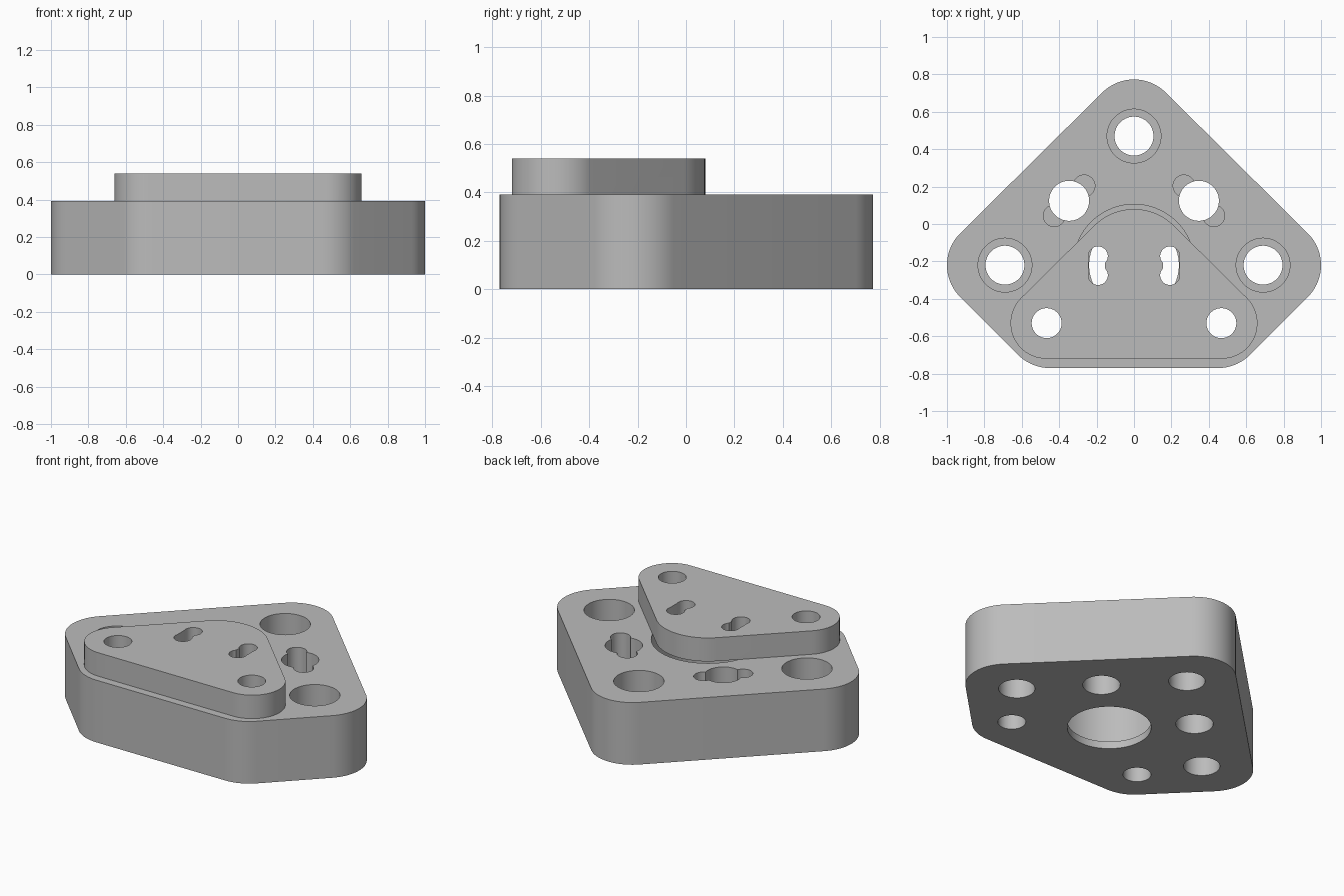
import bpy, bmesh
from math import sin, cos, radians

cube = bpy.data.objects.get("Cube")
if cube:
    bpy.data.objects.remove(cube, do_unlink=True)

grey = bpy.data.materials.new("matte grey")
grey.use_nodes = True
colour = (0.5, 0.5, 0.5, 1)
grey.diffuse_color = colour
grey.node_tree.nodes["Principled BSDF"].inputs["Base Color"].default_value = colour

BASE_TOP, BOSS_TOP = 0.392, 0.54
BELOW, ABOVE = -0.1, 0.7


def arc(x, y, r, start, end, step=5):
    n = max(1, round((end - start) / step))
    angles = [radians(start + (end - start) * i / n) for i in range(n + 1)]
    return [(x + r * cos(a), y + r * sin(a)) for a in angles]


def prism(name, outline, z0, z1):
    """Extrude a closed counter-clockwise outline from z0 to z1."""
    bm = bmesh.new()
    face = bm.faces.new([bm.verts.new((x, y, z0)) for x, y in outline])
    top = bmesh.ops.extrude_face_region(bm, geom=[face])["geom"]
    verts = [v for v in top if isinstance(v, bmesh.types.BMVert)]
    bmesh.ops.translate(bm, verts=verts, vec=(0, 0, z1 - z0))
    bmesh.ops.recalc_face_normals(bm, faces=bm.faces)
    mesh = bpy.data.meshes.new(name)
    bm.to_mesh(mesh)
    bm.free()
    mesh.materials.append(grey)
    obj = bpy.data.objects.new(name, mesh)
    bpy.context.scene.collection.objects.link(obj)
    return obj


def combine(target, tool, operation="DIFFERENCE"):
    """Apply a boolean and remove its tool."""
    bpy.context.view_layer.objects.active = target
    mod = target.modifiers.new("cut", "BOOLEAN")
    mod.operation, mod.solver, mod.object = operation, "EXACT", tool
    bpy.ops.object.modifier_apply(modifier=mod.name)
    bpy.data.objects.remove(tool, do_unlink=True)


def bore(target, x, y, r, z0=BELOW, z1=ABOVE):
    combine(target, prism("bore_cutter", arc(x, y, r, 0, 355), z0, z1))


# Base plate with rounded corners
R = 0.24
body = prism("mounting_block",
             arc(0.76, -0.22, R, -45, 45) + arc(0, 0.533, R, 45, 135)
             + arc(-0.76, -0.22, R, 135, 225) + arc(-0.45, -0.53, R, 225, 270)
             + arc(0.45, -0.53, R, 270, 315), 0, BASE_TOP)

# Central pocket above a narrower opening
bore(body, 0, -0.22, 0.325, 0.046)
bore(body, 0, -0.22, 0.24)

# Counterbored screw holes
for x, y in ((0, 0.47), (0.69, -0.22), (-0.69, -0.22)):
    bore(body, x, y, 0.144, 0.18)
    bore(body, x, y, 0.104)

# Back holes with blind ears along the diagonal
for side in (-1, 1):
    bore(body, side * 0.347, 0.124, 0.107)
    for d in (-0.08, 0.08):
        bore(body, side * (0.347 + d), 0.124 - d, 0.058, 0.18)

# Raised triangular plate covering the pocket
boss = prism("raised_plate",
             arc(0, -0.22, 0.3, 45, 135) + arc(-0.47, -0.53, 0.19, 135, 270)
             + arc(0.47, -0.53, 0.19, 270, 405), BASE_TOP, BOSS_TOP)

# Waisted slots through the raised plate
for side in (-1, 1):
    x = side * 0.192
    for y in (-0.172, -0.274):
        bore(boss, x, y, 0.052)
    inner, outer = x - side * 0.038, x + side * 0.05
    lo, hi = min(inner, outer), max(inner, outer)
    combine(boss, prism("slot_cutter", [(lo, -0.27), (hi, -0.27), (hi, -0.18), (lo, -0.18)],
                        BELOW, ABOVE))

combine(body, boss, "UNION")

# Front holes through both levels
for side in (-1, 1):
    bore(body, side * 0.467, -0.53, 0.08)

bpy.ops.object.select_all(action="DESELECT")
body.select_set(True)
bpy.context.view_layer.objects.active = body
bpy.ops.object.shade_smooth_by_angle(angle=radians(30))
